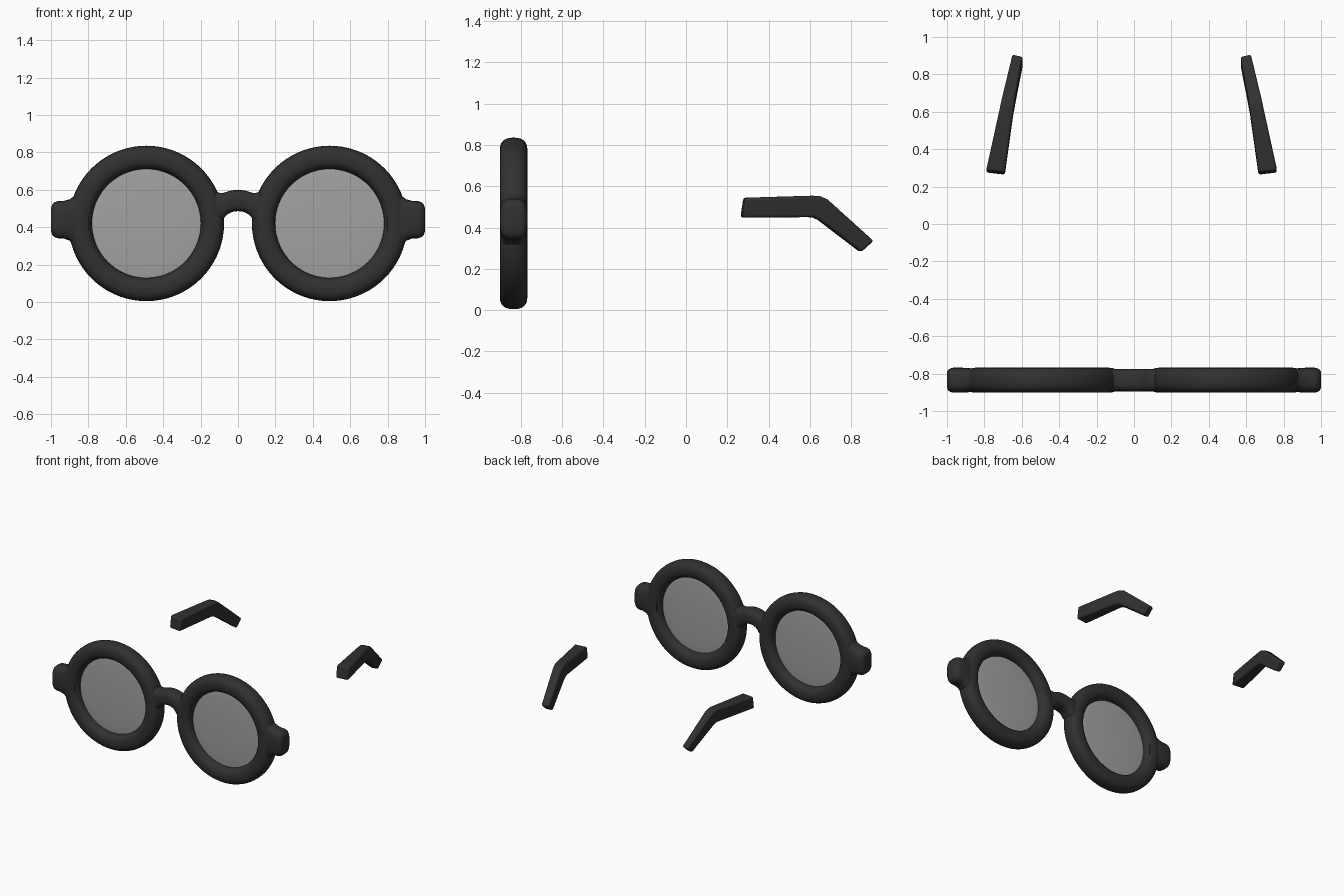
import bpy, bmesh, math
from mathutils import Matrix

if "Cube" in bpy.data.objects:
    bpy.data.objects.remove(bpy.data.objects["Cube"])


def material(name, rgba):
    m = bpy.data.materials.new(name)
    m.diffuse_color = rgba
    m.use_nodes = True
    m.node_tree.nodes["Principled BSDF"].inputs["Base Color"].default_value = m.diffuse_color
    return m


BLACK = material("black_plastic", (0.03, 0.03, 0.03, 1.0))
GREY = material("grey_lens", (0.36, 0.36, 0.355, 0.6))
YC = -0.835          # depth centre of the front frame
RX, RZ = 0.49, 0.42  # rim centre


def finish(bm, name, mat, angle=40):
    bmesh.ops.recalc_face_normals(bm, faces=bm.faces)
    me = bpy.data.meshes.new(name)
    bm.to_mesh(me)
    bm.free()
    ob = bpy.data.objects.new(name, me)
    bpy.context.collection.objects.link(ob)
    me.materials.append(mat)
    bpy.ops.object.select_all(action='DESELECT')
    ob.select_set(True)
    bpy.context.view_layer.objects.active = ob
    bpy.ops.object.shade_smooth_by_angle(angle=math.radians(angle))
    return ob


def loft(rings, name, closed=False, angle=40):
    """Skin a row of equal point rings; cap the ends unless closed."""
    bm = bmesh.new()
    vs = [[bm.verts.new(p) for p in r] for r in rings]
    n = len(vs[0])
    for i in range(len(vs) if closed else len(vs) - 1):
        a, b = vs[i], vs[(i + 1) % len(vs)]
        for k in range(n):
            bm.faces.new((a[k], a[(k + 1) % n], b[(k + 1) % n], b[k]))
    if not closed:
        bm.faces.new(vs[0])
        bm.faces.new(vs[-1])
    return finish(bm, name, BLACK, angle)


def oval(a, b, e, n=24):
    """Superellipse outline with half sizes a, b and exponent e."""
    pts = []
    for i in range(n):
        c, s = math.cos(2 * math.pi * i / n), math.sin(2 * math.pi * i / n)
        pts.append((math.copysign(abs(c) ** (2 / e), c) * a,
                    math.copysign(abs(s) ** (2 / e), s) * b))
    return pts


def bar(sections, name):
    """Rounded bar along x from (x, top, bottom, half depth) sections."""
    return loft([[(x, YC + u, (t + b) / 2 + v) for u, v in oval(d, (t - b) / 2, 3.2)]
                 for x, t, b, d in sections], name, angle=60)


for side, s in (("left", -1), ("right", 1)):
    # round rim
    rings = []
    for i in range(72):
        a = 2 * math.pi * i / 72
        rings.append([(s * RX + (0.353 + u) * math.cos(a), YC + v,
                       RZ + (0.353 + u) * math.sin(a)) for u, v in oval(0.0625, 0.067, 2.5)])
    loft(rings, side + "_rim", closed=True)

    # thin, slightly domed lens
    bm = bmesh.new()
    bmesh.ops.create_uvsphere(
        bm, u_segments=48, v_segments=16, radius=1,
        matrix=Matrix.Translation((s * RX, YC, RZ)) @ Matrix.Diagonal((0.33, 0.018, 0.33, 1))
        @ Matrix.Rotation(math.pi / 2, 4, 'X'))
    finish(bm, side + "_lens", GREY, 80)

    # end piece flaring into the rim
    bar([(s * x, t, b, d) for x, t, b, d in (
        (0.80, 0.59, 0.28, 0.058), (0.85, 0.588, 0.285, 0.062), (0.88, 0.563, 0.305, 0.064),
        (0.90, 0.549, 0.328, 0.066), (0.93, 0.541, 0.339, 0.067), (0.965, 0.539, 0.341, 0.067),
        (0.982, 0.533, 0.348, 0.063), (0.994, 0.52, 0.36, 0.055), (1.0, 0.50, 0.38, 0.042))],
        side + "_end_piece")

    # temple tip: top y, z / bottom y, z / centre x / half width
    rings = []
    for ty, tz, by, bz, cx, hw in ((0.282, 0.544, 0.268, 0.448, 0.728, 0.05),
                                   (0.61, 0.554, 0.595, 0.45, 0.669, 0.037),
                                   (0.645, 0.552, 0.617, 0.448, 0.663, 0.036),
                                   (0.682, 0.536, 0.64, 0.438, 0.657, 0.034),
                                   (0.905, 0.335, 0.845, 0.281, 0.61, 0.028)):
        x = cx * s - 0.0125
        rings.append([(x + s * hw, ty + 0.006, tz), (x - s * hw, ty - 0.006, tz),
                      (x - s * hw, by - 0.006, bz), (x + s * hw, by + 0.006, bz)])
    ob = loft(rings, side + "_temple_tip")
    bev = ob.modifiers.new("soft_edges", 'BEVEL')
    bev.width, bev.segments = 0.012, 3
    bev.limit_method, bev.angle_limit = 'ANGLE', math.radians(40)

# arched nose bridge, flaring into both rims
half = [(0.0, 0.599, 0.486, 0.06), (0.03, 0.597, 0.482, 0.06), (0.055, 0.591, 0.47, 0.06),
        (0.07, 0.586, 0.455, 0.06), (0.08, 0.583, 0.437, 0.06), (0.10, 0.584, 0.425, 0.06),
        (0.16, 0.61, 0.43, 0.058)]
bar([(-x, t, b, d) for x, t, b, d in half[:0:-1]] + half, "nose_bridge")
